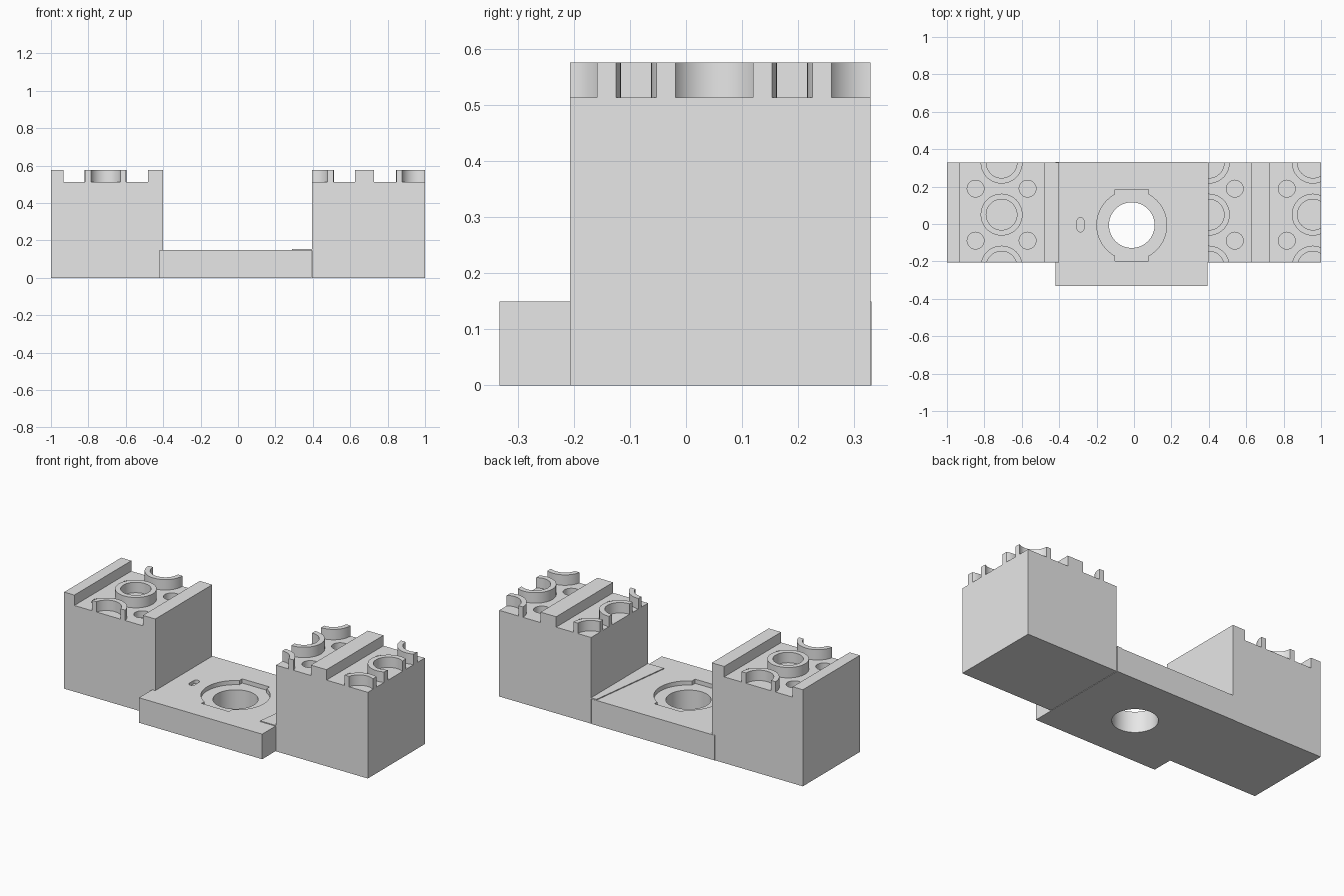
import bpy
import bmesh
from mathutils import Matrix, Vector

cube = bpy.data.objects.get("Cube")
if cube:
    bpy.data.objects.remove(cube, do_unlink=True)

grey = bpy.data.materials.new("plain grey")
grey.use_nodes = True
grey.diffuse_color = (0.8, 0.8, 0.8, 1)
grey.node_tree.nodes["Principled BSDF"].inputs["Base Color"].default_value = (0.8, 0.8, 0.8, 1)

FLOOR, TOP = 0.513, 0.575          # block floor and ridge heights
PLATE_TOP = 0.149
FRONT, BACK = -0.207, 0.329        # block depth
RING_R, RING_HOLE = 0.112, 0.082
PITCH = 0.139                      # half the spacing of the rings


def finish(name, bm):
    mesh = bpy.data.meshes.new(name)
    bm.to_mesh(mesh)
    bm.free()
    mesh.materials.append(grey)
    obj = bpy.data.objects.new(name, mesh)
    bpy.context.collection.objects.link(obj)
    return obj


def box(name, x0, x1, y0, y1, z0, z1):
    bm = bmesh.new()
    size = Matrix.Diagonal((x1 - x0, y1 - y0, z1 - z0, 1))
    centre = Vector((x0 + x1, y0 + y1, z0 + z1)) / 2
    bmesh.ops.create_cube(bm, size=1, matrix=Matrix.Translation(centre) @ size)
    return finish(name, bm)


def cylinder(name, x, y, radius, z0, z1, sides=48):
    bm = bmesh.new()
    bmesh.ops.create_cone(bm, cap_ends=True, segments=sides, radius1=radius, radius2=radius,
                          depth=z1 - z0, matrix=Matrix.Translation((x, y, (z0 + z1) / 2)))
    return finish(name, bm)


def combine(obj, tool, operation="DIFFERENCE"):
    mod = obj.modifiers.new("combine", "BOOLEAN")
    mod.operation = operation
    mod.solver = "EXACT"
    mod.object = tool
    bpy.context.view_layer.objects.active = obj
    bpy.ops.object.modifier_apply(modifier=mod.name)
    bpy.data.objects.remove(tool, do_unlink=True)


def smooth(obj):
    bpy.ops.object.select_all(action="DESELECT")
    obj.select_set(True)
    bpy.context.view_layer.objects.active = obj
    bpy.ops.object.shade_smooth_by_angle()


def block(side, x0, x1, ridges, ring_columns, hole_columns):
    """Tall block with ridges, trimmed rings and shallow round holes on top."""
    body = box(side + "_block", x0, x1, FRONT, BACK, 0, FLOOR)
    for x in hole_columns:
        for y in (0.05 - PITCH, 0.05 + PITCH):
            combine(body, cylinder("hole_cutter", x, y, 0.045, FLOOR - 0.04, FLOOR + 0.1, 32))
    smooth(body)
    for i, (a, b) in enumerate(ridges):
        box(f"{side}_ridge_{i + 1}", a, b, FRONT, BACK, FLOOR, TOP)
    for x in ring_columns:
        for row in (-1, 0, 1):
            y = 0.05 + row * 2 * PITCH
            ring = cylinder(side + "_ring", x, y, RING_R, FLOOR, TOP)
            combine(ring, cylinder("bore_cutter", x, y, RING_HOLE, FLOOR - 0.1, TOP + 0.1))
            combine(ring, box("trim", x0, x1, FRONT, BACK, 0, 1), "INTERSECT")
            smooth(ring)


block("right", -1, -0.4, [(-1, -0.933), (-0.482, -0.4)], [-0.708], [-0.847, -0.569])
block("left", 0.395, 1, [(0.625, 0.728)], [0.4, 0.956], [0.539, 0.817])

# Connecting plate with a tabbed round recess, a through hole and a slot
plate = box("base_plate", -0.42, 0.392, -0.332, 0.331, 0, PLATE_TOP)
CX, CY = -0.012, -0.006
recess_floor = PLATE_TOP - 0.025
combine(plate, cylinder("recess_cutter", CX, CY, 0.187, recess_floor, 0.3, 64))
combine(plate, box("tab_cutter", CX - 0.09, CX + 0.09, CY - 0.191, CY + 0.191, recess_floor, 0.3))
combine(plate, cylinder("through_cutter", CX, CY, 0.122, -0.1, 0.3, 64))

combine(plate, box("slot_cutter", -0.304, -0.268, -0.024, 0.016, PLATE_TOP - 0.02, 0.3))
for y in (-0.024, 0.016):
    combine(plate, cylinder("slot_end_cutter", -0.286, y, 0.018, PLATE_TOP - 0.02, 0.3, 24))
smooth(plate)

# Thin tapered lip on the plate beside the left block
bm = bmesh.new()
outline = [(0.29, FRONT), (0.395, FRONT), (0.395, BACK), (0.36, BACK)]
face = bm.faces.new([bm.verts.new((x, y, PLATE_TOP - 0.002)) for x, y in outline])
lip = bmesh.ops.extrude_face_region(bm, geom=[face])
for v in lip["geom"]:
    if isinstance(v, bmesh.types.BMVert):
        v.co.z = PLATE_TOP + 0.005
bmesh.ops.recalc_face_normals(bm, faces=bm.faces)
finish("plate_lip", bm)
